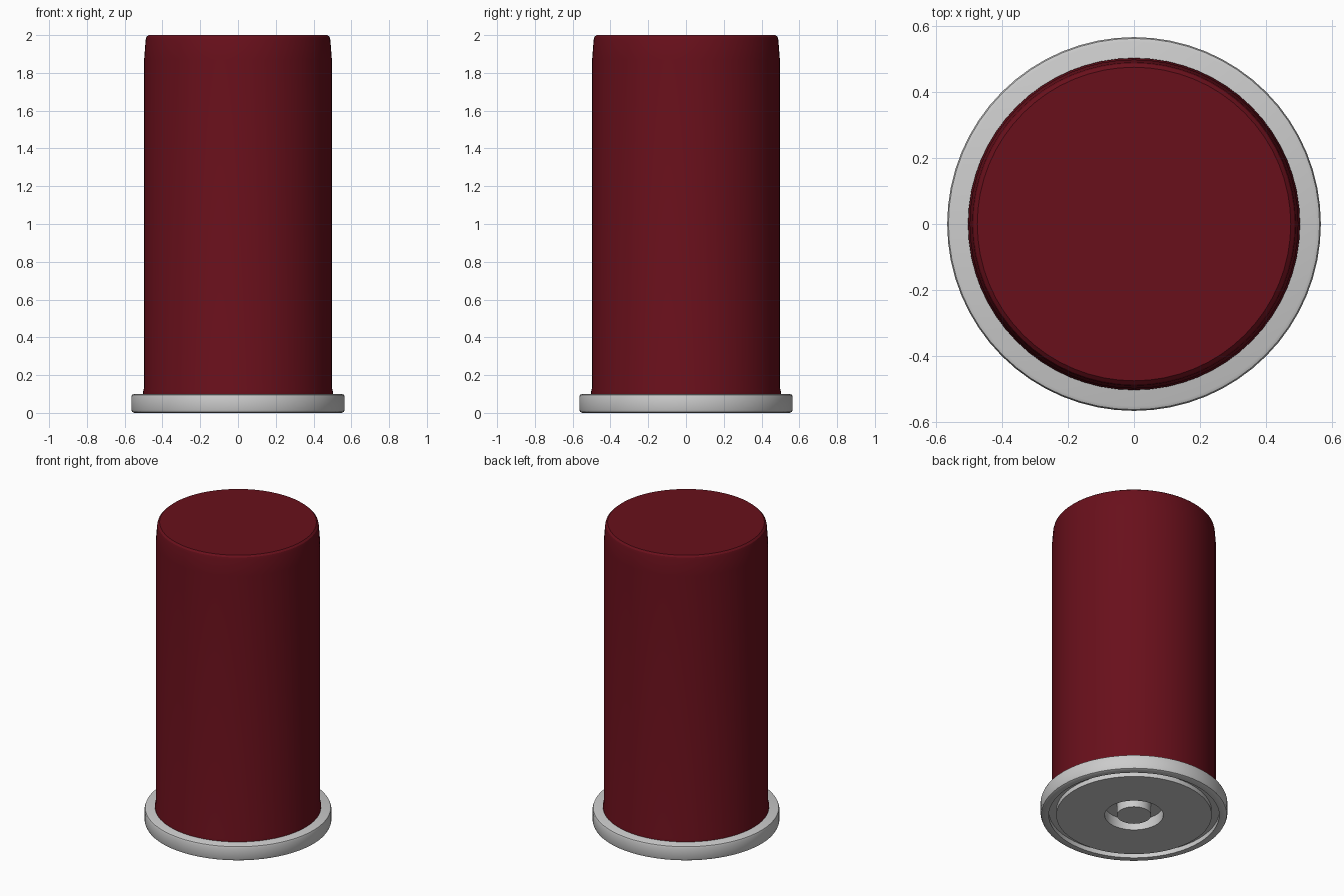
import bpy, bmesh, math

if "Cube" in bpy.data.objects:
    bpy.data.objects.remove(bpy.data.objects["Cube"])


def lathe(name, profile, color=None, steps=64):
    """Spin an (r, z) profile that starts and ends on the z axis."""
    bm = bmesh.new()
    verts = [bm.verts.new((r, 0, z)) for r, z in profile]
    edges = [bm.edges.new(pair) for pair in zip(verts, verts[1:])]
    bmesh.ops.spin(bm, geom=verts + edges, cent=(0, 0, 0), axis=(0, 0, 1),
                   angle=math.tau, steps=steps, use_duplicate=False)
    bmesh.ops.remove_doubles(bm, verts=bm.verts, dist=1e-4)
    bmesh.ops.recalc_face_normals(bm, faces=bm.faces)
    mesh = bpy.data.meshes.new(name)
    bm.to_mesh(mesh)
    bm.free()
    obj = bpy.data.objects.new(name, mesh)
    bpy.context.collection.objects.link(obj)
    if color:
        mat = bpy.data.materials.new(name + "_color")
        mat.diffuse_color = color
        mat.use_nodes = True
        mat.node_tree.nodes["Principled BSDF"].inputs["Base Color"].default_value = mat.diffuse_color
        mesh.materials.append(mat)
    bpy.ops.object.select_all(action='DESELECT')
    obj.select_set(True)
    bpy.context.view_layer.objects.active = obj
    bpy.ops.object.shade_smooth_by_angle(angle=math.radians(30))
    return obj


# Red casing: slight flare at the foot, slight taper and rounded top edge
lathe("casing", [
    (0, 0.09), (0.502, 0.09), (0.502, 0.115), (0.497, 0.135),
    (0.497, 1.87), (0.489, 1.975), (0.485, 1.99), (0.474, 2.0), (0, 2.0),
], (0.14, 0.005, 0.011, 1))

# Metal base: rounded rim, ring groove and central recess with a raised post
lathe("base_rim", [
    (0, 0.0), (0.103, 0.0), (0.103, 0.07), (0.177, 0.07), (0.177, 0.0),
    (0.47, 0.0), (0.47, 0.03), (0.515, 0.03), (0.515, 0.0),
    (0.55, 0.0), (0.56, 0.005), (0.565, 0.017),
    (0.565, 0.085), (0.561, 0.096), (0.551, 0.1), (0, 0.1),
])
